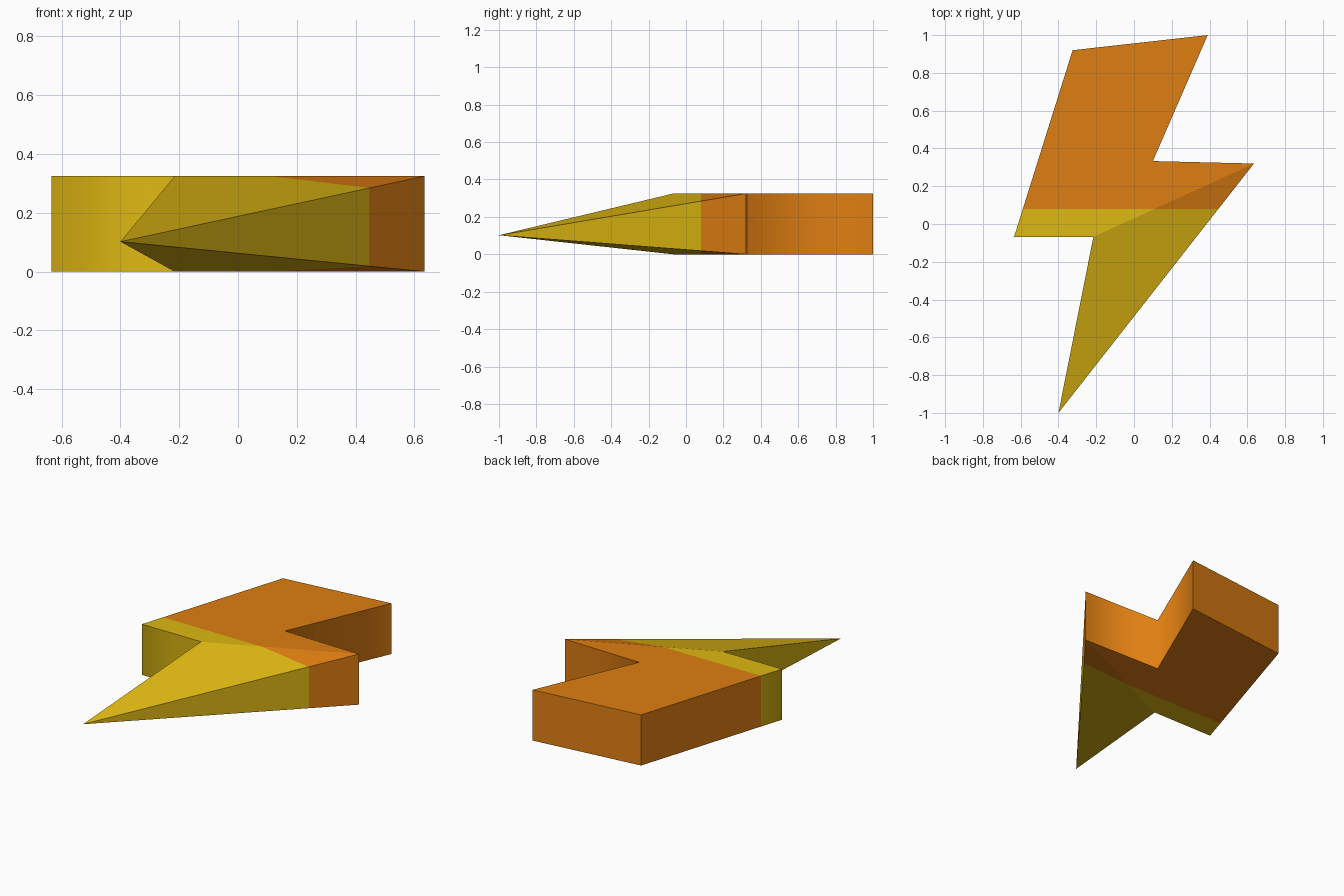
import bpy, bmesh

if "Cube" in bpy.data.objects:
    bpy.data.objects.remove(bpy.data.objects["Cube"])

H = 0.325          # slab thickness
SPLIT_Y = 0.08     # orange above this line, yellow below


def material(name, rgb):
    m = bpy.data.materials.new(name)
    m.diffuse_color = (*rgb, 1.0)
    m.use_nodes = True
    m.node_tree.nodes["Principled BSDF"].inputs["Base Color"].default_value = m.diffuse_color
    return m


# Outline of the slab, counter-clockwise seen from above
outline = [(-0.635, -0.068), (-0.215, -0.068), (0.635, 0.32),
           (0.10, 0.333), (0.39, 1.0), (-0.325, 0.92)]
SOFT = [outline[0], outline[3]]   # corners with softened shading

bm = bmesh.new()
low = [bm.verts.new((x, y, 0)) for x, y in outline]
top = [bm.verts.new((x, y, H)) for x, y in outline]
tip = bm.verts.new((-0.40, -1.0, 0.102))

# Slab: caps and walls, left open where the point joins
bm.faces.new(top)
bm.faces.new(low[::-1])
n = len(outline)
for i in range(n):
    if i != 1:
        j = (i + 1) % n
        bm.faces.new((low[i], low[j], top[j], top[i]))

# Tapered point: four faces meeting at the tip
ring = [low[1], low[2], top[2], top[1]]
for i in range(4):
    bm.faces.new((ring[i], ring[(i + 1) % 4], tip))
bmesh.ops.recalc_face_normals(bm, faces=bm.faces[:])

# Cut along the colour line
bmesh.ops.bisect_plane(bm, geom=bm.verts[:] + bm.edges[:] + bm.faces[:],
                       plane_co=(0, SPLIT_Y, 0), plane_no=(0, 1, 0))
for f in bm.faces:
    f.smooth = True
    f.material_index = 0 if max(v.co.y for v in f.verts) > SPLIT_Y + 1e-4 else 1

# Crisp edges everywhere except the two softened corners
for e in bm.edges:
    a, b = (v.co for v in e.verts)
    soft = (a - b).xy.length < 1e-5 and any(
        abs(a.x - x) + abs(a.y - y) < 1e-4 for x, y in SOFT)
    e.smooth = soft or e.calc_face_angle(0) < 0.01

me = bpy.data.meshes.new("lightning_bolt")
bm.to_mesh(me)
bm.free()
me.materials.append(material("orange", (0.74, 0.21, 0.006)))
me.materials.append(material("yellow", (0.74, 0.48, 0.006)))
bpy.context.collection.objects.link(bpy.data.objects.new("lightning_bolt", me))
